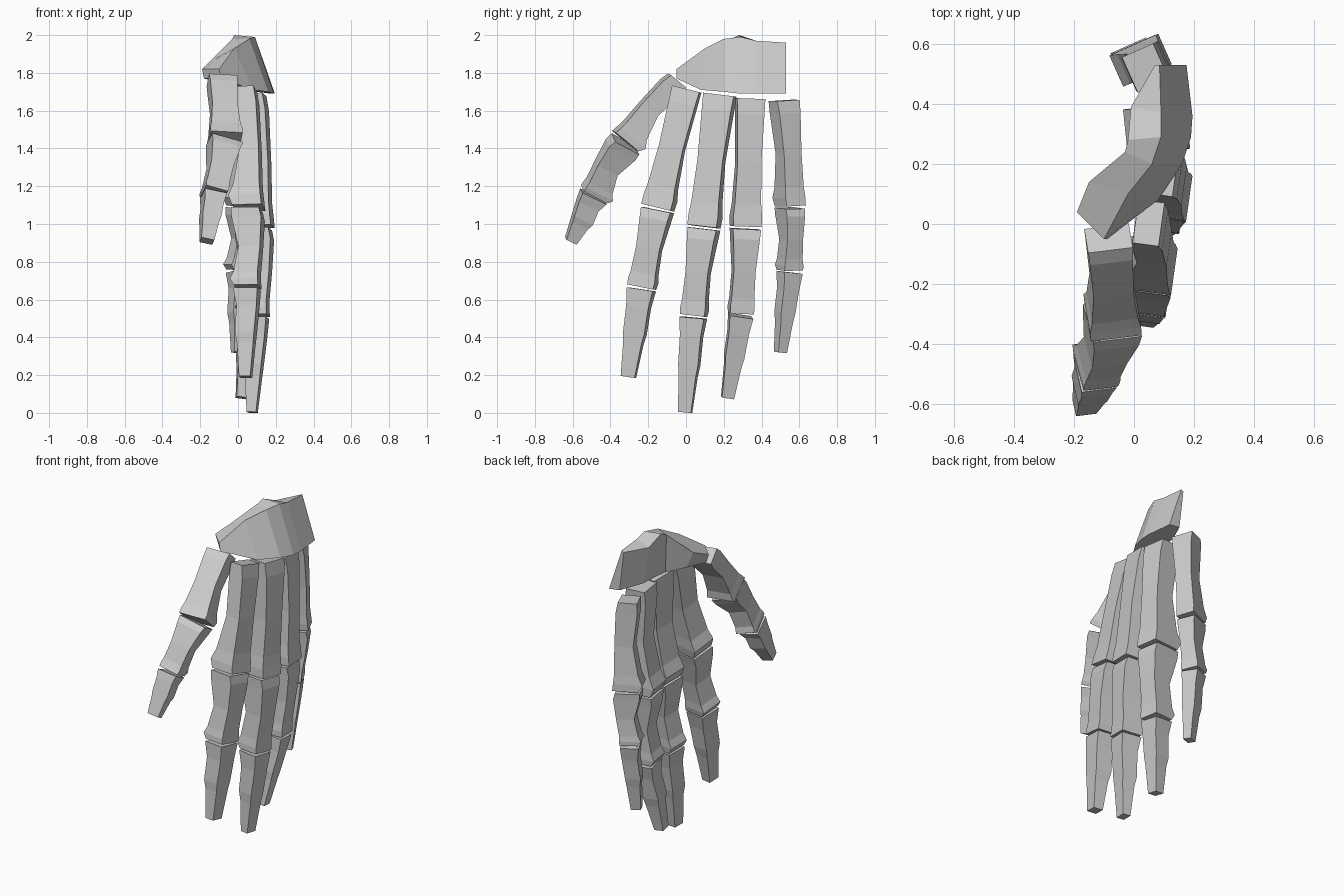
import bpy, bmesh
from math import radians, cos, sin
from mathutils import Vector


def loft(name, rings):
    """Closed faceted solid through a series of four-sided rings."""
    bm = bmesh.new()
    vs = [[bm.verts.new(p) for p in r] for r in rings]
    for a, b in zip(vs, vs[1:]):
        for i in range(4):
            j = (i + 1) % 4
            bm.faces.new((a[i], a[j], b[j], b[i]))
    bm.faces.new(vs[0][::-1])
    bm.faces.new(vs[-1])
    bmesh.ops.recalc_face_normals(bm, faces=bm.faces)
    me = bpy.data.meshes.new(name)
    bm.to_mesh(me)
    bm.free()
    bpy.context.collection.objects.link(bpy.data.objects.new(name, me))


# Bone profiles: position along bone, width factor, palm depth, back depth
SHAFT = [(0, 1, .45, .42), (.12, .95, .45, .5), (.5, .84, .24, .5),
         (.82, .93, .42, .46), (.92, 1.02, .56, .48), (1, 1, .42, .5)]
TIP = [(0, 1, .44, .48), (.2, .94, .36, .5), (.5, 1.06, .52, .5),
       (.62, .98, .46, .5), (1, 1, .5, .5)]


def bone(name, start, end, angle, profile, gap):
    p, q = Vector(start[:3]), Vector(end[:3])
    axis = (q - p).normalized()
    p = p + axis * gap
    q = q - axis * (gap if profile is SHAFT else 0)
    back = Vector((cos(angle), sin(angle), 0))
    back = (back - axis * back.dot(axis)).normalized()
    side = axis.cross(back)
    rings = []
    for t, fw, palm, dorsal in profile:
        c = p.lerp(q, t)
        w = (start[3] + (end[3] - start[3]) * t) * fw / 2
        d = start[4] + (end[4] - start[4]) * t
        rings.append([c - side * w - back * d * palm, c + side * w - back * d * palm,
                      c + side * w + back * d * dorsal, c - side * w + back * d * dorsal])
    loft(name, rings)


# Digits: facing angle, then joints (x, y, z, width, depth)
digits = {
    "thumb": (-83, [(-.085, -.045, 1.765, .15, .12), (-.07, -.32, 1.43, .17, .17),
                    (-.13, -.485, 1.15, .12, .155), (-.165, -.61, .91, .07, .06)]),
    "index_finger": (-8, [(.05, .005, 1.72, .15, .10), (.05, -.15, 1.08, .16, .17),
                          (.045, -.235, .66, .14, .14), (.04, -.305, .19, .075, .06)]),
    "middle_finger": (-8, [(.085, .18, 1.69, .165, .13), (.095, .095, .98, .155, .18),
                           (.09, .04, .51, .13, .14), (.075, -.005, .003, .07, .05)]),
    "ring_finger": (6, [(.08, .34, 1.67, .15, .14), (.08, .315, .98, .15, .20),
                        (.07, .29, .52, .125, .14), (.02, .22, .08, .065, .06)]),
    "little_finger": (24, [(.04, .52, 1.66, .13, .13), (.025, .55, 1.09, .11, .17),
                           (.005, .548, .75, .105, .12), (0, .50, .32, .05, .06)]),
}
for digit, (angle, joints) in digits.items():
    for i, part in enumerate(("base_bone", "middle_bone", "tip_bone")):
        bone(f"{digit}_{part}", joints[i], joints[i + 1], radians(angle),
             TIP if i == 2 else SHAFT, .006)

# Wrist: arched block from the thumb end to the little-finger end
loft("wrist_block", [
    [(-.19, .04, 1.82), (-.10, -.05, 1.82), (-.09, -.05, 1.77), (-.18, .05, 1.77)],
    [(-.15, .14, 1.86), (-.02, .10, 1.93), (.08, .08, 1.71), (-.10, .14, 1.75)],
    [(-.03, .24, 1.98), (.06, .20, 1.98), (.16, .20, 1.70), (0, .21, 1.72)],
    [(-.02, .28, 2.0), (.09, .29, 1.99), (.19, .29, 1.69), (.01, .28, 1.72)],
    [(-.01, .39, 1.95), (.09, .37, 1.97), (.195, .36, 1.69), (.03, .39, 1.71)],
    [(.07, .53, 1.95), (.085, .53, 1.96), (.175, .53, 1.69), (.10, .53, 1.70)],
])
